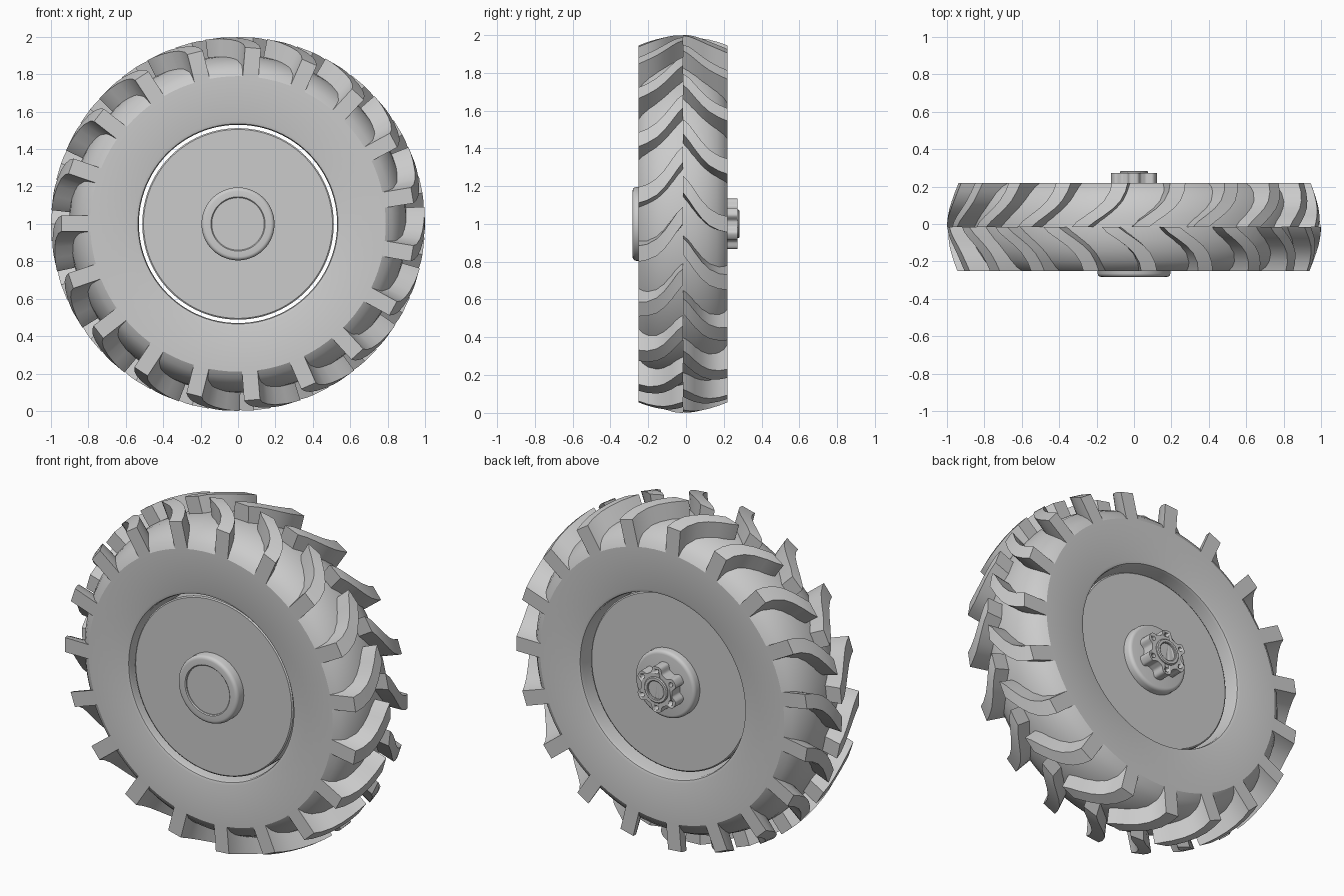
import bpy, bmesh, math
from math import sin, cos, pi, radians

if "Cube" in bpy.data.objects:
    bpy.data.objects.remove(bpy.data.objects["Cube"])

grey = bpy.data.materials.new("plain grey")
grey.use_nodes = True
colour = (0.6, 0.6, 0.6, 1)
grey.diffuse_color = colour
grey.node_tree.nodes["Principled BSDF"].inputs["Base Color"].default_value = colour

MID = -0.016      # middle plane of the tyre
HALF = 0.236      # half of the tyre width
LUGS = 19


def at(angle, r, y):
    """Point on the wheel: angle clockwise from the top, radius, axle position."""
    return (r * sin(angle), y, 1 + r * cos(angle))


def finish(name, bm, smooth=30):
    bmesh.ops.recalc_face_normals(bm, faces=bm.faces)
    mesh = bpy.data.meshes.new(name)
    bm.to_mesh(mesh)
    bm.free()
    mesh.materials.append(grey)
    ob = bpy.data.objects.new(name, mesh)
    bpy.context.collection.objects.link(ob)
    bpy.ops.object.select_all(action='DESELECT')
    ob.select_set(True)
    bpy.context.view_layer.objects.active = ob
    bpy.ops.object.shade_smooth_by_angle(angle=radians(smooth))
    return ob


def lathe(name, profile, closed=False, steps=96):
    """Turn a profile of (axle position, radius) about the axle."""
    bm = bmesh.new()
    rings = [[bm.verts.new(at(2 * pi * i / steps, r, y)) for i in range(steps)]
             for y, r in profile]
    pairs = list(zip(rings, rings[1:]))
    if closed:
        pairs.append((rings[-1], rings[0]))
    for a, b in pairs:
        for i in range(steps):
            j = (i + 1) % steps
            bm.faces.new((a[i], a[j], b[j], b[i]))
    if not closed:
        bm.faces.new(rings[0])
        bm.faces.new(rings[-1])
    return finish(name, bm)


# Tyre carcass: half profile mirrored about the middle plane
half = [(HALF - 0.02, 0.53), (HALF - 0.005, 0.535), (HALF, 0.55), (HALF, 0.79),
        (0.215, 0.825), (0.18, 0.856), (0.13, 0.882), (0.07, 0.898)]
profile = [(MID - y, r) for y, r in half] + [(MID, 0.903)]
profile += [(MID + y, r) for y, r in reversed(half)]
lathe("tyre_carcass", profile, closed=True)

# Tread lugs: (distance from middle, sweep, width, outer radius)
stations = [(HALF, 0, 0.085, 0.945), (0.19, 0.012, 0.085, 0.962),
            (0.14, 0.04, 0.09, 0.977), (0.1, 0.08, 0.095, 0.987),
            (0.06, 0.135, 0.1, 0.995), (0.03, 0.18, 0.1, 0.999),
            (0.0, 0.215, 0.09, 1.0)]


def tread(name, side, phase):
    bm = bmesh.new()
    for k in range(LUGS):
        base = phase + 2 * pi * k / LUGS
        sections = []
        for d, sweep, width, top in stations:
            a = base - sweep
            low, high = width / 2 / 0.8, width / 2 / top
            corners = ((a - low, 0.79), (a - high, top), (a + high, top), (a + low, 0.79))
            sections.append([bm.verts.new(at(ang, r, MID + side * d)) for ang, r in corners])
        for s, t in zip(sections, sections[1:]):
            for i in range(4):
                j = (i + 1) % 4
                bm.faces.new((s[i], s[j], t[j], t[i]))
        bm.faces.new(sections[0])
        bm.faces.new(sections[-1])
    finish(name, bm)


start = radians(4.9)
tread("front_tread_lugs", -1, start)
tread("back_tread_lugs", 1, start + pi / LUGS)

# Wheel disc, set in the tyre with a narrow open gap around it
lathe("wheel_disc", [(-0.225, 0.505), (-0.22, 0.512), (0.145, 0.512), (0.15, 0.505)])

# Hub caps with rounded rims
lathe("front_hub", [(-0.2, 0.195), (-0.265, 0.195), (-0.275, 0.191), (-0.281, 0.184),
                    (-0.283, 0.175), (-0.283, 0.145), (-0.278, 0.14), (-0.272, 0.14)])
lathe("back_hub", [(0.14, 0.195), (0.18, 0.195), (0.19, 0.191), (0.196, 0.184),
                   (0.198, 0.175)])

# Scalloped mounting flange with bolt holes
flange_bm = bmesh.new()
steps = 144
loops = []
for y in (0.19, 0.272):
    loops.append([])
    for i in range(steps):
        a = 2 * pi * i / steps
        r = 0.116 + 0.018 * math.tanh(2.2 * cos(6 * a))
        loops[-1].append(flange_bm.verts.new(at(a, r, y)))
for i in range(steps):
    j = (i + 1) % steps
    flange_bm.faces.new((loops[0][i], loops[0][j], loops[1][j], loops[1][i]))
for loop in loops:
    flange_bm.faces.new(loop)
flange = finish("mounting_flange", flange_bm)

cutter_bm = bmesh.new()
for k in range(6):
    rings = []
    for y in (0.23, 0.3):
        x, _, z = at(k * pi / 3, 0.106, 0)
        rings.append([cutter_bm.verts.new((x + 0.013 * cos(2 * pi * i / 16), y,
                                           z + 0.013 * sin(2 * pi * i / 16)))
                      for i in range(16)])
    for i in range(16):
        j = (i + 1) % 16
        cutter_bm.faces.new((rings[0][i], rings[0][j], rings[1][j], rings[1][i]))
    for ring in rings:
        cutter_bm.faces.new(ring)
cutter = finish("bolt_hole_cutter", cutter_bm)
cutter.hide_render = True
cutter.hide_set(True)
cutter.display_type = 'WIRE'
holes = flange.modifiers.new("bolt_holes", 'BOOLEAN')
holes.operation = 'DIFFERENCE'
holes.object = cutter
holes.solver = 'EXACT'

# Central collar of the axle
lathe("axle_collar", [(0.2, 0.075), (0.278, 0.075), (0.283, 0.07), (0.283, 0.056),
                      (0.28, 0.052), (0.255, 0.052)], steps=64)
